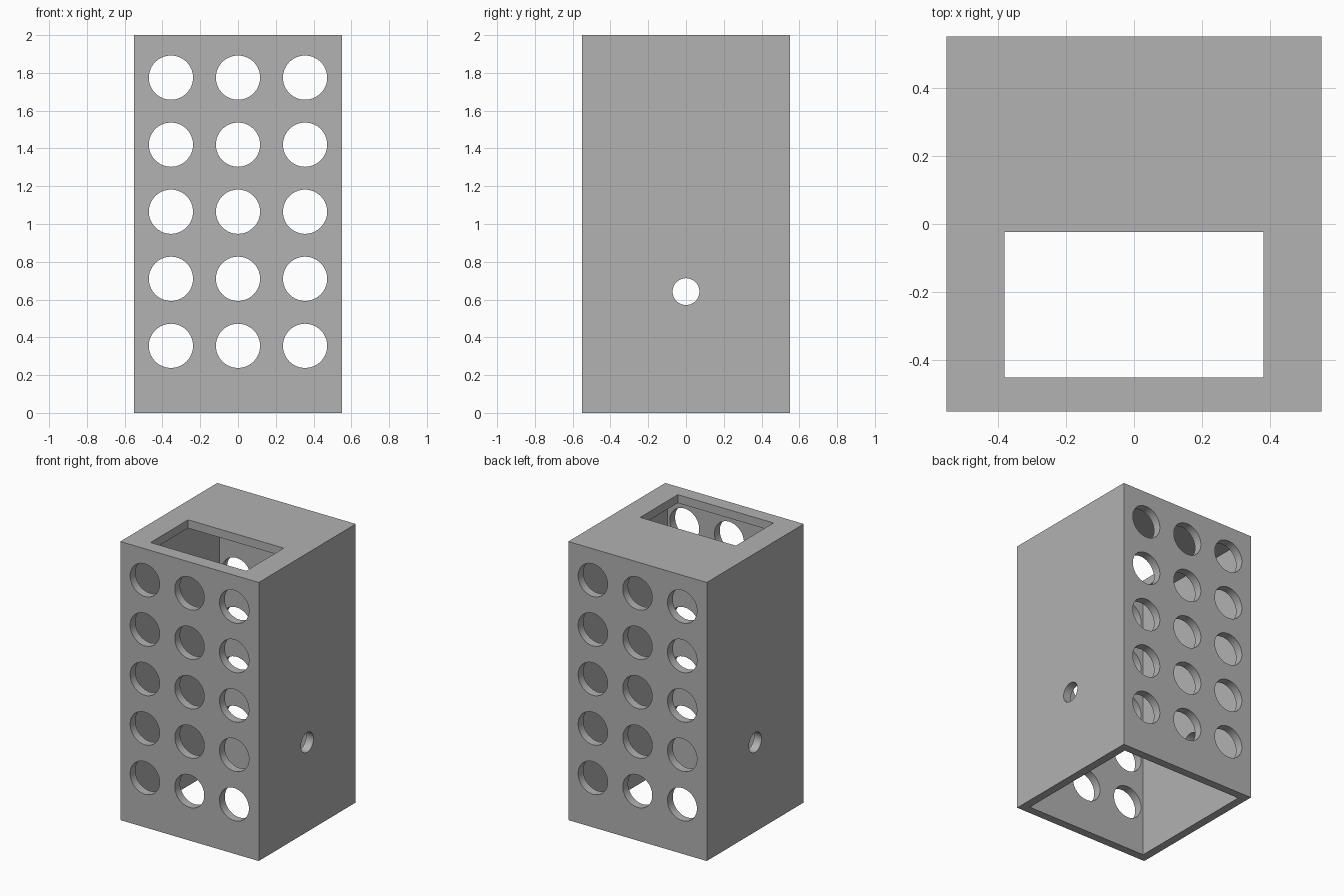
import bpy
from math import pi
from mathutils import Vector

cube = bpy.data.objects.get("Cube")
if cube:
    bpy.data.objects.remove(cube, do_unlink=True)

WIDTH, HEIGHT, WALL = 1.1, 2.0, 0.06
PITCH, HOLE_RADIUS, PIN_RADIUS = 0.355, 0.117, 0.071

grey = bpy.data.materials.new("plain grey")
grey.use_nodes = True
colour = (0.445, 0.445, 0.445, 1)
grey.diffuse_color = colour
grey.node_tree.nodes["Principled BSDF"].inputs["Base Color"].default_value = colour


def box(name, low, high):
    low, high = Vector(low), Vector(high)
    bpy.ops.mesh.primitive_cube_add(size=1, location=(low + high) / 2)
    ob = bpy.context.object
    ob.name = name
    ob.scale = high - low
    bpy.ops.object.transform_apply(location=True, rotation=False, scale=True)
    ob.data.materials.append(grey)
    return ob


def rod(name, radius, location, rotation):
    bpy.ops.mesh.primitive_cylinder_add(vertices=64, radius=radius, depth=2 * WIDTH,
                                        location=location, rotation=rotation)
    ob = bpy.context.object
    ob.name = name
    ob.data.materials.append(grey)
    return ob


def cut(target, cutter):
    mod = target.modifiers.new(cutter.name, "BOOLEAN")
    mod.operation = "DIFFERENCE"
    mod.solver = "EXACT"
    mod.object = cutter
    bpy.context.view_layer.objects.active = target
    bpy.ops.object.modifier_apply(modifier=mod.name)
    bpy.data.objects.remove(cutter, do_unlink=True)


# Outer casing, hollow and open underneath
half = WIDTH / 2
inner = half - WALL
casing = box("casing", (-half, -half, 0), (half, half, HEIGHT))
cut(casing, box("cavity", (-inner, -inner, -WALL), (inner, inner, HEIGHT - WALL)))

# Rectangular opening in the top, near the front
cut(casing, box("top_opening", (-0.38, -0.45, HEIGHT - 0.2), (0.38, -0.023, HEIGHT + 0.2)))

# Grid of round holes through front and back
for row in range(1, 6):
    for column in (-1, 0, 1):
        cut(casing, rod("round_hole", HOLE_RADIUS, (column * PITCH, 0, row * PITCH), (pi / 2, 0, 0)))

# Pin hole through both sides
cut(casing, rod("pin_hole", PIN_RADIUS, (0, 0, 0.642), (0, pi / 2, 0)))

# Smooth hole walls with crisp edges
bpy.ops.object.select_all(action="DESELECT")
casing.select_set(True)
bpy.context.view_layer.objects.active = casing
bpy.ops.object.shade_smooth_by_angle(angle=pi / 6)
